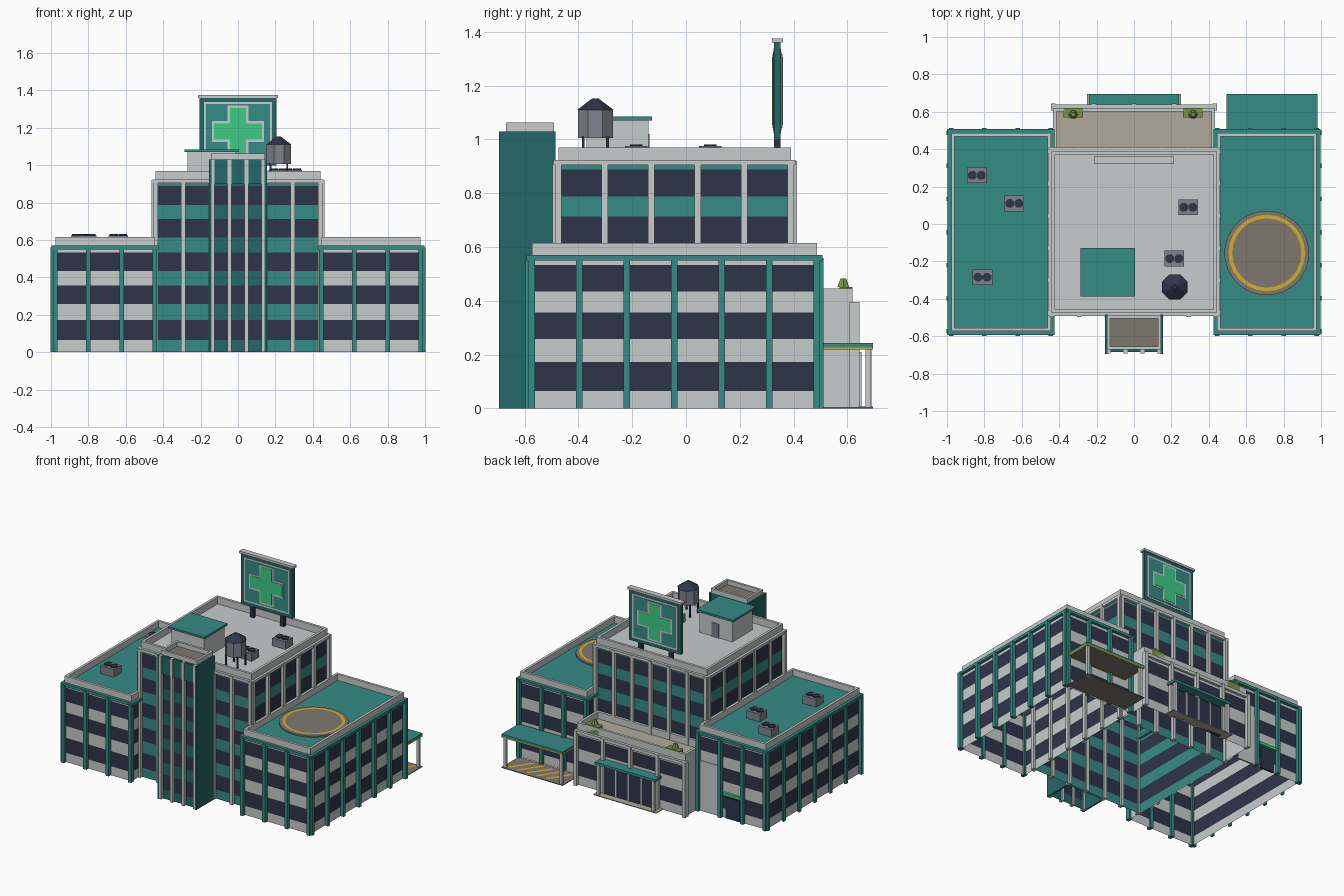
import bpy
import bmesh
import math
from mathutils import Matrix, Vector

default_cube = bpy.data.objects.get("Cube")
if default_cube:
    bpy.data.objects.remove(default_cube, do_unlink=True)


def make_material(name, hex_code):
    """Flat colour from an sRGB hex code, stored as linear values."""
    srgb = [c / 255 for c in bytes.fromhex(hex_code)]
    linear = [c / 12.92 if c < 0.04 else ((c + 0.055) / 1.055) ** 2.4 for c in srgb]
    material = bpy.data.materials.new(name)
    material.use_nodes = True
    material.diffuse_color = (*linear, 1)
    material.node_tree.nodes["Principled BSDF"].inputs["Base Color"].default_value = (*linear, 1)
    return material


WHITE = make_material("pale wall", "C8CCCC")
GLASS = make_material("navy glass", "2F3549")
TEAL = make_material("teal trim", "358C86")
DEEP = make_material("deep teal", "226866")
TAUPE = make_material("taupe paving", "7E776F")
BEIGE = make_material("beige roof", "B2AB9C")
GREEN = make_material("bright green", "3CCB84")
YELLOW = make_material("marking yellow", "D2AD30")
LEAF = make_material("leaf green", "7A9547")
METAL = make_material("grey metal", "80838D")


def finish(name, bm, *materials):
    mesh = bpy.data.meshes.new(name)
    bm.to_mesh(mesh)
    bm.free()
    for material in materials:
        mesh.materials.append(material)
    obj = bpy.data.objects.new(name, mesh)
    bpy.context.collection.objects.link(obj)
    return obj


def boxes(name, material, spans):
    """One object from boxes given as (x0, x1, y0, y1, z0, z1)."""
    bm = bmesh.new()
    for x0, x1, y0, y1, z0, z1 in spans:
        centre = Vector((x0 + x1, y0 + y1, z0 + z1)) / 2
        size = (abs(x1 - x0), abs(y1 - y0), abs(z1 - z0), 1)
        bmesh.ops.create_cube(bm, size=1, matrix=Matrix.Translation(centre) @ Matrix.Diagonal(size))
    return finish(name, bm, material)


def drum(name, material, x, y, z0, z1, radius, top=None, sides=8):
    bm = bmesh.new()
    spot = Matrix.Translation((x, y, (z0 + z1) / 2)) @ Matrix.Rotation(math.pi / sides, 4, "Z")
    bmesh.ops.create_cone(bm, cap_ends=True, segments=sides, radius1=radius,
                          radius2=radius if top is None else top, depth=z1 - z0, matrix=spot)
    return finish(name, bm, material)


def frame(name, material, area, z0, z1, thick):
    """Rectangular rim running round an area."""
    x0, x1, y0, y1 = area
    return boxes(name, material, [
        (x0, x1, y0, y0 + thick, z0, z1), (x0, x1, y1 - thick, y1, z0, z1),
        (x0, x0 + thick, y0 + thick, y1 - thick, z0, z1),
        (x1 - thick, x1, y0 + thick, y1 - thick, z0, z1)])


SOUTH, EAST, NORTH, WEST = range(4)
ALL_SIDES = (SOUTH, EAST, NORTH, WEST)
WINDOWS = [(0.065, 0.173), (0.258, 0.356), (0.434, 0.533), (0.614, 0.713), (0.788, 0.889)]


def block(name, area, height, wall, roof, banded=ALL_SIDES):
    """Shell open underneath, with window bands on the chosen sides."""
    x0, x1, y0, y1 = area
    rows = [w for w in WINDOWS if w[1] < height]
    levels = [0] + [z for row in rows for z in row] + [height]
    bm = bmesh.new()
    rings = [[bm.verts.new((x, y, z)) for x, y in ((x0, y0), (x1, y0), (x1, y1), (x0, y1))]
             for z in levels]
    for level, (low, high) in enumerate(zip(rings, rings[1:])):
        for side in ALL_SIDES:
            following = (side + 1) % 4
            face = bm.faces.new((low[side], low[following], high[following], high[side]))
            face.material_index = int(level % 2 == 1 and side in banded)
    bm.faces.new(rings[-1]).material_index = 2
    return finish(name, bm, wall, GLASS, roof)


def spread(start, end, count):
    return [start + (end - start) * i / (count - 1) for i in range(count)]


def pilasters(name, material, area, height, nx, ny, sides=ALL_SIDES, out=0.025, half=0.012):
    """Evenly spaced strips standing proud of a block's walls."""
    x0, x1, y0, y1 = area
    spans = []
    for x in spread(x0, x1, nx):
        if SOUTH in sides:
            spans.append((x - half, x + half, y0 - out, y0 + half, 0, height))
        if NORTH in sides:
            spans.append((x - half, x + half, y1 - half, y1 + out, 0, height))
    for y in spread(y0, y1, ny):
        if EAST in sides:
            spans.append((x1 - half, x1 + out, y - half, y + half, 0, height))
        if WEST in sides:
            spans.append((x0 - half, x0 - out, y - half, y + half, 0, height))
    return boxes(name, material, spans)


def grow(area, amount):
    x0, x1, y0, y1 = area
    return (x0 - amount, x1 + amount, y0 - amount, y1 + amount)


# Side wings
for side, area in (("left", (0.445, 0.977, -0.573, 0.487)), ("right", (-0.977, -0.445, -0.573, 0.487))):
    block(side + "_wing", area, 0.57, WHITE, TEAL)
    outer = EAST if side == "left" else WEST
    pilasters(side + "_wing_pilasters", TEAL, area, 0.56, 4, 7, (SOUTH, NORTH, outer))
    frame(side + "_wing_cornice", TEAL, grow(area, 0.02), 0.55, 0.57, 0.03)
    frame(side + "_wing_parapet", WHITE, area, 0.57, 0.615, 0.018)

# Main block
main = (-0.44, 0.44, -0.475, 0.39)
block("main_block", main, 0.92, TEAL, WHITE)
pilasters("main_pilasters", WHITE, main, 0.92, 7, 6, out=0.022)
frame("main_cornice", WHITE, grow(main, 0.018), 0.904, 0.924, 0.03)
frame("main_parapet", WHITE, main, 0.92, 0.97, 0.018)

# Stair tower
tower = (-0.145, 0.145, -0.67, -0.49)
block("stair_tower", tower, 1.03, DEEP, TAUPE, (SOUTH,))
boxes("tower_side_walls", DEEP, [(s * 0.143, s * 0.155, -0.695, -0.485, 0, 1.03) for s in (-1, 1)])
boxes("tower_strips", WHITE, [(x - 0.01, x + 0.01, -0.692, -0.66, 0, 1.03)
                              for x in spread(-0.136, 0.136, 4)])
boxes("tower_head", DEEP, [(-0.145, 0.145, -0.685, -0.66, 0.9, 1.03)])
frame("tower_parapet", WHITE, tower, 1.03, 1.062, 0.016)

# Rear entrance hall
hall = (-0.432, 0.432, 0.39, 0.62)
block("entrance_hall", hall, 0.395, WHITE, BEIGE, (NORTH,))
pilasters("hall_pilasters", WHITE, hall, 0.395, 5, 2, (NORTH,))
boxes("hall_cornice", WHITE, [(-0.44, 0.44, 0.61, 0.638, 0.372, 0.395)])
frame("hall_parapet", WHITE, hall, 0.395, 0.445, 0.018)
boxes("entrance_glass", GLASS, [(-0.2, 0.2, 0.62, 0.648, 0, 0.205)])
boxes("entrance_mullions", WHITE, [(x - 0.006, x + 0.006, 0.62, 0.653, 0, 0.21)
                                   for x in spread(-0.2, 0.2, 5)])
boxes("entrance_canopy", TEAL, [(-0.24, 0.24, 0.62, 0.695, 0.222, 0.24)])
boxes("entrance_posts", WHITE, [(x - 0.01, x + 0.01, 0.67, 0.69, 0, 0.222) for x in (-0.22, 0.22)])
boxes("entrance_step", BEIGE, [(-0.25, 0.25, 0.62, 0.695, 0, 0.006)])

# Roof planters
for name, x in (("right", -0.325), ("left", 0.315)):
    boxes(name + "_planter", LEAF, [(x - 0.052, x + 0.052, 0.57, 0.62, 0.395, 0.452)])
    drum(name + "_shrub", LEAF, x, 0.585, 0.452, 0.483, 0.025, 0.012, 6)

# Ambulance bay
bay = (0.495, 0.98, 0.5, 0.695)
x0, x1, y0, y1 = bay
boxes("bay_floor", TAUPE, [(*bay, 0, 0.005)])
boxes("bay_canopy", TEAL, [(*bay, 0.227, 0.243)])
boxes("bay_soffit", TAUPE, [(*grow(bay, -0.006), 0.222, 0.227)])
frame("bay_edge_stripe", YELLOW, bay, 0.219, 0.227, 0.006)
boxes("bay_posts", WHITE, [(x - 0.01, x + 0.01, 0.668, 0.688, 0, 0.222) for x in (0.515, 0.96)])
bm = bmesh.new()
for x in spread(x0 + 0.03, x1 - 0.15, 5):
    corners = ((x, y0 + 0.03), (x + 0.025, y0 + 0.03), (x + 0.125, y1 - 0.02), (x + 0.1, y1 - 0.02))
    bm.faces.new([bm.verts.new((*corner, 0.007)) for corner in corners])
finish("bay_stripes", bm, YELLOW)

# Staff door on the right wing's rear wall
boxes("blank_wall", WHITE, [(-0.61, -0.445, 0.48, 0.492, 0, 0.36)])
boxes("staff_door", GLASS, [(-0.77, -0.66, 0.48, 0.493, 0, 0.15)])
boxes("staff_door_sign", GREEN, [(-0.785, -0.645, 0.48, 0.505, 0.165, 0.185)])

# Helipad
pad_x, pad_y = 0.71, -0.155
drum("helipad", TAUPE, pad_x, pad_y, 0.57, 0.58, 0.227, sides=24)
bm = bmesh.new()
ring = []
for i in range(24):
    spoke = Vector((math.cos(math.tau * i / 24), math.sin(math.tau * i / 24), 0))
    ring.append([bm.verts.new(Vector((pad_x, pad_y, 0.583)) + spoke * r) for r in (0.185, 0.205)])
for (a, b), (c, d) in zip(ring, ring[1:] + ring[:1]):
    bm.faces.new((a, b, d, c))
finish("helipad_ring", bm, YELLOW)

# Rooftop cooling units
units = [(-0.84, 0.26, 0.57), (-0.64, 0.11, 0.57), (-0.81, -0.285, 0.57),
         (0.29, 0.09, 0.92), (0.215, -0.185, 0.92)]
for number, (x, y, z) in enumerate(units, 1):
    boxes(f"cooling_unit_{number}", METAL, [(x - 0.053, x + 0.053, y - 0.042, y + 0.042, z, z + 0.055)])
    for label, shift in (("a", -0.024), ("b", 0.024)):
        drum(f"cooling_fan_{number}_{label}", GLASS, x + shift, y, z + 0.055, z + 0.062, 0.025)

# Roof access house
boxes("access_house", WHITE, [(-0.27, -0.01, -0.37, -0.14, 0.92, 1.072)])
boxes("access_roof", TEAL, [(-0.285, 0.005, -0.387, -0.127, 1.07, 1.085)])
boxes("access_door", METAL, [(-0.165, -0.11, -0.145, -0.135, 0.92, 1.02)])

# Water tank
tank_x, tank_y = 0.218, -0.337
drum("tank_body", METAL, tank_x, tank_y, 1.005, 1.11, 0.07)
drum("tank_cap", GLASS, tank_x, tank_y, 1.11, 1.153, 0.073, 0.012)
boxes("tank_legs", GLASS, [(tank_x + i * 0.045 - 0.005, tank_x + i * 0.045 + 0.005,
                            tank_y + j * 0.045 - 0.005, tank_y + j * 0.045 + 0.005, 0.92, 1.01)
                           for i in (-1, 1) for j in (-1, 1)])

# Rooftop cross sign, layered so both faces match
sign_y, sign_z = 0.34, 1.18


def sign_layer(name, material, depth, *sizes):
    boxes(name, material, [(-w, w, sign_y - depth, sign_y + depth, sign_z - h, sign_z + h)
                           for w, h in sizes])


sign_layer("sign_board", DEEP, 0.012, (0.205, 0.182))
sign_layer("sign_border", WHITE, 0.014, (0.182, 0.158))
sign_layer("sign_panel", TEAL, 0.016, (0.17, 0.146))
sign_layer("cross_outline", WHITE, 0.018, (0.138, 0.055), (0.055, 0.138))
sign_layer("cross", GREEN, 0.02, (0.127, 0.044), (0.044, 0.127))
boxes("sign_cap", WHITE, [(-0.215, 0.215, 0.32, 0.36, 1.36, 1.376)])
boxes("sign_posts", GLASS, [(x - 0.014, x + 0.014, 0.328, 0.352, 0.92, 1.0) for x in (-0.12, 0.12)])
